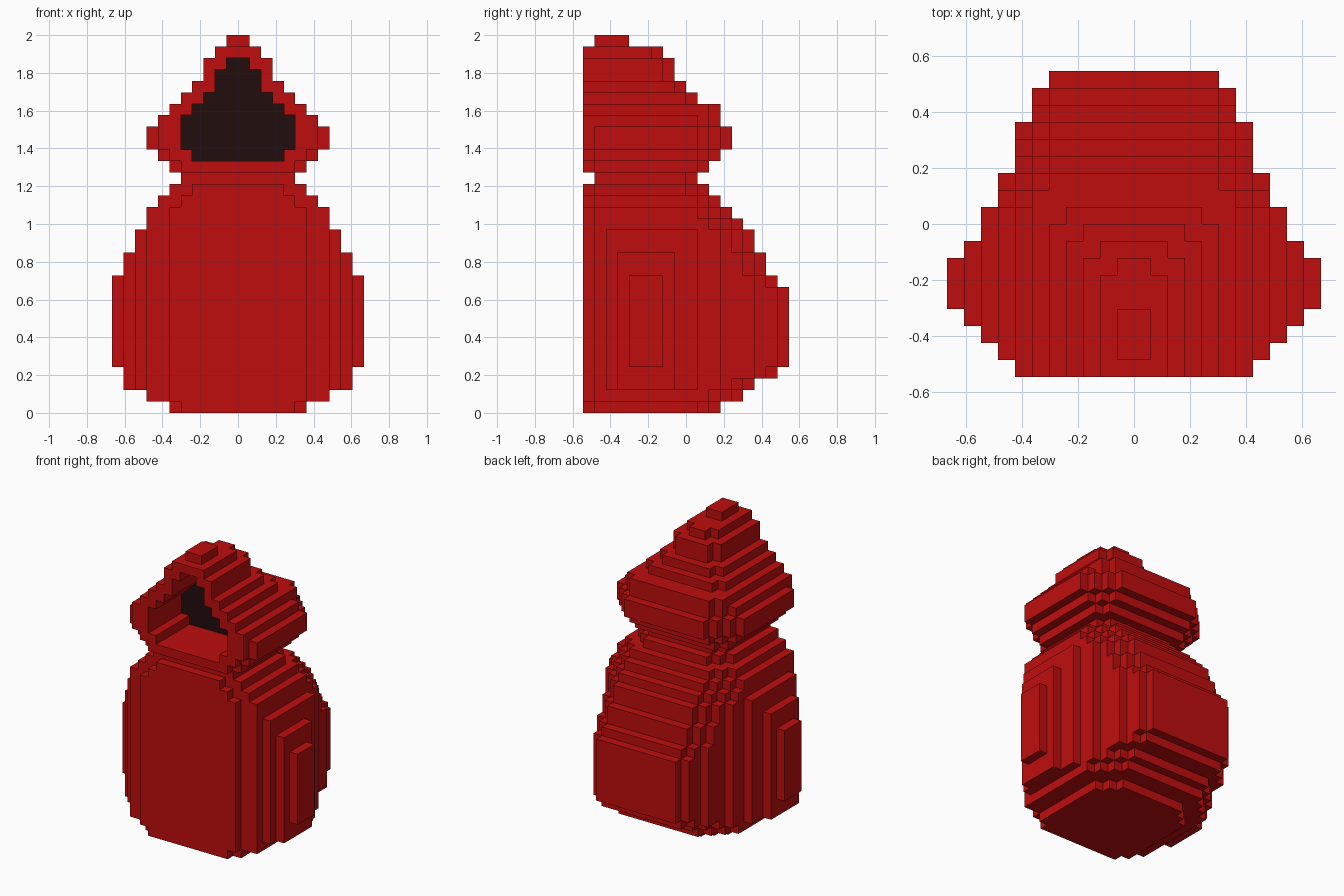
import bpy, bmesh

cube = bpy.data.objects.get("Cube")
if cube:
    bpy.data.objects.remove(cube, do_unlink=True)

V = 2 / 33          # edge length of one block
CAVITY_DEPTH = 6    # blocks from the front to the dark wall


def material(name, rgb):
    m = bpy.data.materials.new(name)
    m.use_nodes = True
    m.diffuse_color = (*rgb, 1)
    m.node_tree.nodes["Principled BSDF"].inputs["Base Color"].default_value = (*rgb, 1)
    return m


RED = material("robe red", (0.52, 0.004, 0.004))
DARK = material("face shadow", (0.016, 0.004, 0.004))

# Per layer, bottom to top: half width and back end, in blocks
BODY = ([(6, 12), (8, 14), (10, 15), (10, 17)] + [(11, 18)] * 7 + [(11, 17)]
        + [(10, 16)] * 2 + [(9, 15)] * 2 + [(8, 14), (8, 13), (7, 12), (6, 11)])
NECK = [(5, 10)]
HOOD = [(6, 11), (7, 12), (8, 13), (8, 13), (7, 12), (6, 12), (5, 10),
        (4, 9), (3, 8), (3, 8), (2, 7), (1, 4)]
# Half width of the face opening, for hood layers 22 to 30
OPENING = dict(zip(range(22, 31), [4, 5, 5, 5, 4, 3, 2, 2, 1]))
# Largest half width of each row, front to back
PLAN = [7, 8, 9, 10, 11, 11, 11, 10, 9, 9, 8, 8, 7, 7, 7, 6, 6, 5]


def layer_cells(z, width, back, front, front_width, corner):
    """Blocks of one layer: rows limited by the plan and the stepped back corners."""
    cells = set()
    for y in range(front, back):
        w = min(width, PLAN[y], corner + back - 1 - y)
        if y == 0:
            w = min(w, front_width)
        cells |= {(x, y, z) for x in range(-w, w)}
    return cells


# For each axis and direction, the corners of a block's side
def side_corners(cell, axis, sign):
    a, b = (axis + 1) % 3, (axis + 2) % 3
    corners = []
    for i, j in ((0, 0), (1, 0), (1, 1), (0, 1)):
        p = list(cell)
        p[axis] += sign > 0
        p[a] += i
        p[b] += j
        corners.append(tuple(p))
    return corners if sign > 0 else corners[::-1]


def build(name, cells, dark_rule=None):
    """Skin the outside of a set of blocks."""
    bm = bmesh.new()
    verts = {}
    for cell in sorted(cells):
        for axis in range(3):
            for sign in (-1, 1):
                n = list(cell)
                n[axis] += sign
                if tuple(n) in cells:
                    continue
                ring = []
                for p in side_corners(cell, axis, sign):
                    if p not in verts:
                        verts[p] = bm.verts.new((p[0] * V, (p[1] - 9) * V, p[2] * V))
                    ring.append(verts[p])
                face = bm.faces.new(ring)
                if dark_rule and dark_rule(cell, axis, sign):
                    face.material_index = 1
    mesh = bpy.data.meshes.new(name)
    bm.to_mesh(mesh)
    bm.free()
    mesh.materials.append(RED)
    if dark_rule:
        mesh.materials.append(DARK)
    obj = bpy.data.objects.new(name, mesh)
    bpy.context.collection.objects.link(obj)
    return obj


# Body: bulging sides, flat front panel
body = set()
for z, (w, back) in enumerate(BODY):
    body |= layer_cells(z, w, back, 0, min(6, w - (1 if z == 0 else 2)), min(5, w - 2))
build("body", body)

# Neck
neck = set()
for z, (w, back) in enumerate(NECK, 20):
    neck |= layer_cells(z, w, back, 1, w, w - 1)
build("neck", neck)

# Hood with a hollow face opening
hood = set()
for z, (w, back) in enumerate(HOOD, 21):
    hood |= layer_cells(z, w, back, 1 if z == 32 else 0,
                        w if z >= 25 else w - 1, max(1, min(5, w - 1)))
hood -= {(x, y, z) for z, w in OPENING.items()
         for x in range(-w, w) for y in range(CAVITY_DEPTH)}


# The hollow's back wall is dark
def is_back_wall(cell, axis, sign):
    x, y, z = cell
    return (axis == 1 and sign < 0 and y == CAVITY_DEPTH
            and z in OPENING and -OPENING[z] <= x < OPENING[z])


build("hood", hood, is_back_wall)
